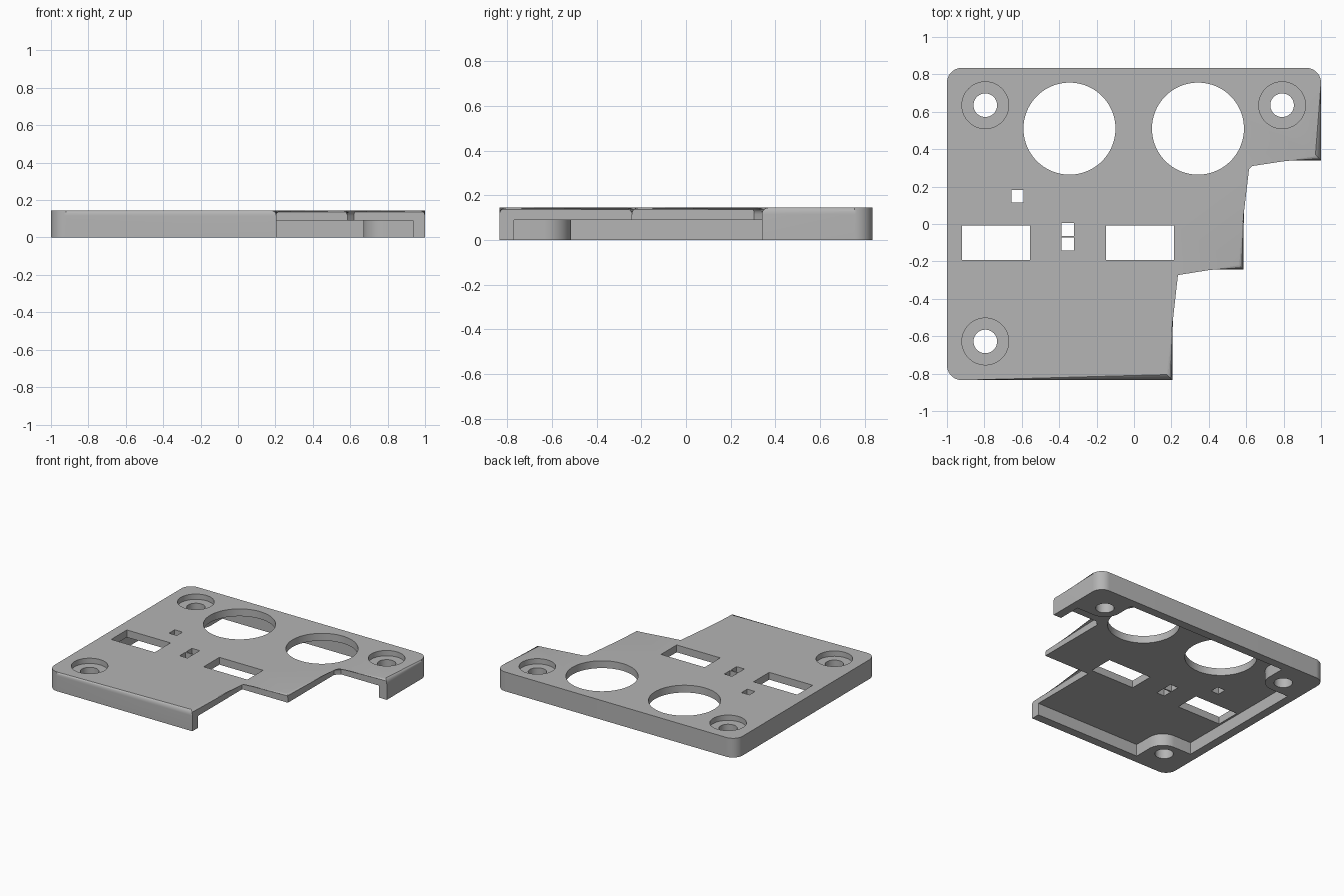
import bpy, bmesh
from math import pi, cos, sin
from mathutils import Vector

cube = bpy.data.objects.get("Cube")
if cube:
    bpy.data.objects.remove(cube, do_unlink=True)

HEIGHT, CEILING = 0.145, 0.09
BIG = 1.2          # reach of cutters past the body

grey = bpy.data.materials.new("light grey plastic")
grey.use_nodes = True
colour = (0.46, 0.46, 0.46, 1)
grey.diffuse_color = colour
grey.node_tree.nodes["Principled BSDF"].inputs["Base Color"].default_value = colour


def outline(corners, steps=12):
    """Round each (x, y, radius) corner of a polygon with right angles."""
    points = []
    for i, (x, y, r) in enumerate(corners):
        p = Vector((x, y))
        if not r:
            points.append(p)
            continue
        a = (Vector(corners[i - 1][:2]) - p).normalized() * r
        b = (Vector(corners[(i + 1) % len(corners)][:2]) - p).normalized() * r
        for s in range(steps + 1):
            t = s / steps * pi / 2
            points.append(p + a * (1 - sin(t)) + b * (1 - cos(t)))
    return points


def circle(x, y, r, n=72):
    return [Vector((x + r * cos(2 * pi * i / n), y + r * sin(2 * pi * i / n)))
            for i in range(n)]


def box(x0, x1, y0, y1):
    return [Vector(p) for p in ((x0, y0), (x1, y0), (x1, y1), (x0, y1))]


def prisms(name, shapes, z0, z1, round_top=0):
    """Extrude outlines from z0 to z1, optionally rounding the top rim."""
    bm = bmesh.new()
    for pts in shapes:
        low = [bm.verts.new((p.x, p.y, z0)) for p in pts]
        high = [bm.verts.new((p.x, p.y, z1)) for p in pts]
        bm.faces.new(low[::-1])
        top = bm.faces.new(high)
        for i in range(len(pts)):
            j = (i + 1) % len(pts)
            bm.faces.new((low[i], low[j], high[j], high[i]))
        if round_top:
            bmesh.ops.bevel(bm, geom=list(top.edges), offset=round_top,
                            offset_type='OFFSET', segments=6, profile=0.5,
                            affect='EDGES')
    bmesh.ops.recalc_face_normals(bm, faces=bm.faces)
    mesh = bpy.data.meshes.new(name)
    bm.to_mesh(mesh)
    bm.free()
    mesh.materials.append(grey)
    obj = bpy.data.objects.new(name, mesh)
    bpy.context.collection.objects.link(obj)
    return obj


# Stepped cover with rounded outer corners and top rim
cover = prisms("cover_plate", [outline([
    (-1, -0.835, 0.08), (0.205, -0.835, 0), (0.205, -0.243, 0),
    (0.585, -0.243, 0), (0.585, 0.305, 0), (0.62, 0.34, 0),
    (1, 0.34, 0), (1, 0.835, 0.08), (-1, 0.835, 0.08)])],
    0, HEIGHT, round_top=0.03)

# Underside pocket: leaves the rim walls and three rounded corner bosses
wx, wy, bx, by, br = 0.935, 0.77, 0.67, 0.515, 0.12
pocket = prisms("pocket_cutter", [outline([
    (-bx, -wy, 0), (BIG, -wy, 0), (BIG, 0.3, 0), (wx, 0.3, 0),
    (wx, by, 0), (bx, by, br), (bx, wy, 0), (-bx, wy, 0),
    (-bx, by, br), (-wx, by, 0), (-wx, -by, 0), (-bx, -by, br)])],
    -BIG, CEILING)

# Screw counterbores
screws = [(-0.795, 0.635), (0.792, 0.635), (-0.795, -0.628)]
counterbores = prisms("counterbore_cutter",
                      [circle(x, y, 0.125) for x, y in screws],
                      HEIGHT - 0.04, BIG)

# Through openings: screw holes, two large round holes, windows, small slots
openings = [circle(x, y, 0.063) for x, y in screws]
openings += [circle(x, 0.51, 0.246, 96) for x in (-0.345, 0.342)]
openings += [box(x, x + 0.363, -0.193, -0.007) for x in (-0.92, -0.15)]
openings += [box(x, x + 0.065, y, y + 0.068)
             for x, y in ((-0.655, 0.115), (-0.387, -0.063), (-0.387, -0.141))]
through = prisms("opening_cutter", openings, -BIG, BIG)

bpy.ops.object.select_all(action='DESELECT')
bpy.context.view_layer.objects.active = cover
cover.select_set(True)
for cutter in (pocket, counterbores, through):
    cutter.hide_render = True
    mod = cover.modifiers.new(cutter.name, 'BOOLEAN')
    mod.operation, mod.solver, mod.object = 'DIFFERENCE', 'EXACT', cutter
    bpy.ops.object.modifier_apply(modifier=mod.name)
    bpy.data.objects.remove(cutter, do_unlink=True)

bpy.ops.object.shade_smooth_by_angle(angle=pi / 6)
